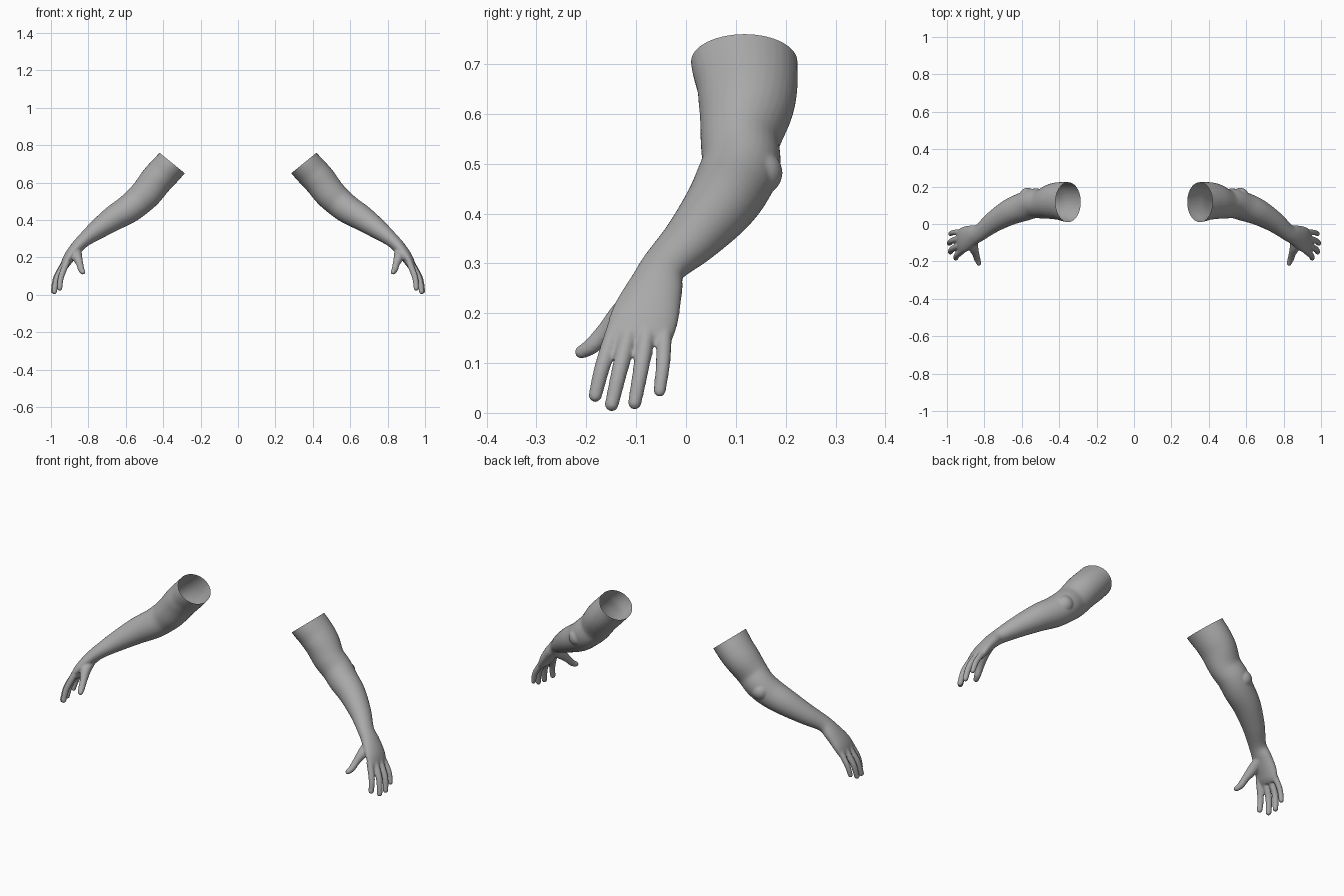
import bpy, bmesh, math
from mathutils import Vector

if "Cube" in bpy.data.objects:
    bpy.data.objects.remove(bpy.data.objects["Cube"])

skin = bpy.data.materials.new("grey skin")
skin.diffuse_color = (0.4, 0.4, 0.4, 1)
skin.use_nodes = True
skin.node_tree.nodes["Principled BSDF"].inputs["Base Color"].default_value = skin.diffuse_color

def spline(rows, steps=6):
    """Catmull-Rom through rows of (x, y, z, thickness radius, width radius)."""
    out = []
    pts = [rows[0]] + rows + [rows[-1]]
    for i in range(1, len(pts) - 2):
        a, b, c, d = pts[i - 1:i + 3]
        for k in range(steps):
            t = k / steps
            out.append([0.5 * (2 * q + (r - p) * t + (2 * p - 5 * q + 4 * r - s) * t * t
                        + (3 * q - p - 3 * r + s) * t ** 3) for p, q, r, s in zip(a, b, c, d)])
    return out + [list(rows[-1])]

def loft(bm, rows, sides=32):
    """Closed tube with elliptical rings along a smooth path."""
    rows = spline(rows)
    rings = []
    for i, row in enumerate(rows):
        p = Vector(row[:3])
        t = (Vector(rows[min(i + 1, len(rows) - 1)][:3]) - Vector(rows[max(i - 1, 0)][:3])).normalized()
        w = (Vector((0, 1, 0)) - t * t.y).normalized()
        u = t.cross(w)
        rings.append([bm.verts.new(p + u * row[3] * math.cos(a) + w * row[4] * math.sin(a))
                      for a in (2 * math.pi * k / sides for k in range(sides))])
    for r, s in zip(rings, rings[1:]):
        for k in range(sides):
            m = (k + 1) % sides
            bm.faces.new((r[k], r[m], s[m], s[k]))
    bm.faces.new(rings[0][::-1])
    bm.faces.new(rings[-1])

def ball(bm, centre, radius):
    made = bmesh.ops.create_icosphere(bm, subdivisions=3, radius=radius)
    bmesh.ops.translate(bm, verts=made["verts"], vec=centre)

def finger(bm, path, radii):
    loft(bm, [(*p, r, r) for p, r in zip(path, radii)], 16)
    ball(bm, path[-1], radii[-1])

bm = bmesh.new()

# Upper arm, forearm and palm
loft(bm, [
    (.320, .116, .744, .087, .106),
    (.352, .117, .705, .087, .107),
    (.398, .123, .655, .088, .101),
    (.438, .120, .611, .087, .095),
    (.487, .109, .547, .084, .080),
    (.535, .110, .500, .080, .079),
    (.588, .093, .457, .076, .077),
    (.663, .064, .411, .068, .070),
    (.750, .012, .350, .053, .057),
    (.822, -.044, .294, .038, .046),
    (.865, -.062, .250, .034, .056),
    (.903, -.080, .200, .030, .067),
    (.926, -.093, .160, .023, .067),
    (.936, -.097, .140, .014, .060)])

# Elbow point
ball(bm, (.568, .148, .482), .046)

# Thumb and its fleshy base
finger(bm, [(.862, -.075, .235), (.860, -.120, .205), (.846, -.160, .165), (.838, -.188, .135), (.829, -.210, .122)],
       [.026, .027, .019, .017, .0135])

# Four fingers: knuckle, middle joint, tip
for knuckle, joint, tip, r in (
        ((.915, -.140, .175), (.946, -.167, .095), (.953, -.182, .035), .0160),
        ((.925, -.112, .170), (.968, -.132, .090), (.982, -.149, .017), .0165),
        ((.928, -.077, .170), (.973, -.090, .090), (.987, -.103, .020), .0160),
        ((.922, -.043, .170), (.966, -.046, .100), (.982, -.053, .044), .0145)):
    finger(bm, [knuckle, joint, tip], [r * 1.1, r, r * .86])

bmesh.ops.recalc_face_normals(bm, faces=bm.faces)
mesh = bpy.data.meshes.new("arms")
bm.to_mesh(mesh)
bm.free()
arms = bpy.data.objects.new("arms", mesh)
bpy.context.collection.objects.link(arms)
bpy.context.view_layer.objects.active = arms
arms.select_set(True)

# Fuse the parts into one soft skin
fuse = arms.modifiers.new("fuse", 'REMESH')
fuse.mode = 'VOXEL'
fuse.voxel_size = .0045
soften = arms.modifiers.new("soften", 'SMOOTH')
soften.factor = .5
soften.iterations = 6
for name in ("fuse", "soften"):
    bpy.ops.object.modifier_apply(modifier=name)

# Open the sleeve end with a slanted cut
bm = bmesh.new()
bm.from_mesh(arms.data)
bmesh.ops.bisect_plane(bm, geom=bm.verts[:] + bm.edges[:] + bm.faces[:], plane_co=(.352, .115, .705),
                       plane_no=(.63, 0, -.775), clear_inner=True)
bm.to_mesh(arms.data)
bm.free()

# Second arm
mirror = arms.modifiers.new("mirror", 'MIRROR')
mirror.use_mirror_merge = False
bpy.ops.object.modifier_apply(modifier="mirror")
arms.data.materials.clear()
arms.data.materials.append(skin)
bpy.ops.object.shade_smooth()
